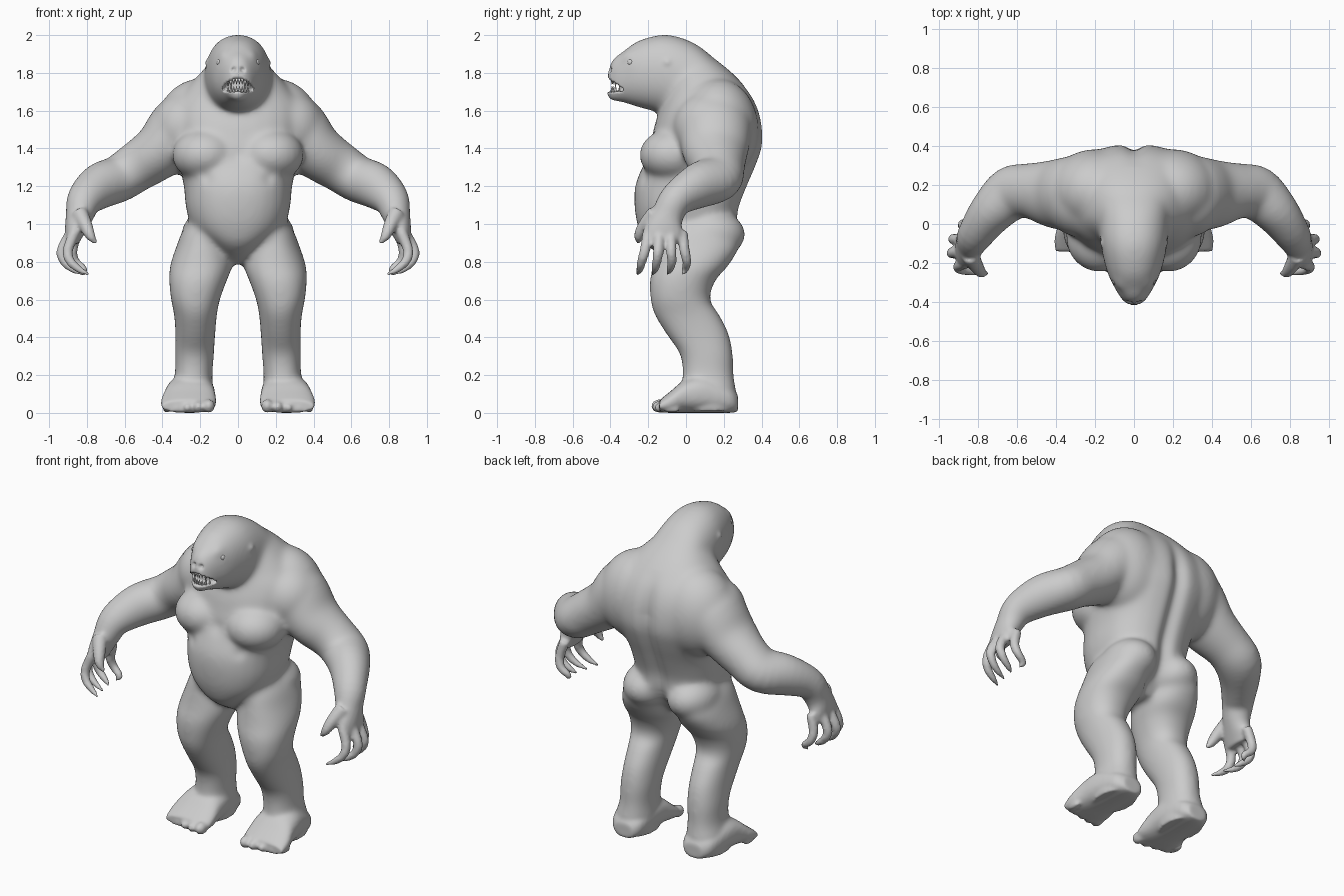
import bpy, bmesh, math
from mathutils import Vector, Matrix

cube = bpy.data.objects.get("Cube")
if cube:
    bpy.data.objects.remove(cube)

X, Y, Z = Vector((1, 0, 0)), Vector((0, 1, 0)), Vector((0, 0, 1))


def material(name, rgb):
    m = bpy.data.materials.new(name)
    m.use_nodes = True
    m.diffuse_color = (*rgb, 1)
    m.node_tree.nodes["Principled BSDF"].inputs["Base Color"].default_value = (*rgb, 1)
    return m


def finish(bm, name, mat):
    bmesh.ops.recalc_face_normals(bm, faces=bm.faces)
    mesh = bpy.data.meshes.new(name)
    bm.to_mesh(mesh)
    bm.free()
    mesh.materials.append(mat)
    ob = bpy.data.objects.new(name, mesh)
    bpy.context.collection.objects.link(ob)
    for p in mesh.polygons:
        p.use_smooth = True
    return ob


def refine(rows, steps=4):
    """Catmull-Rom interpolation of rows of numbers."""
    out = []
    for i in range(len(rows) - 1):
        p = [rows[max(i - 1, 0)], rows[i], rows[i + 1], rows[min(i + 2, len(rows) - 1)]]
        for k in range(steps):
            t = k / steps
            out.append([b + (c - a) * t / 2 + (a - 2.5 * b + 2 * c - d / 2) * t * t
                        + (1.5 * (b - c) + (d - a) / 2) * t ** 3 for a, b, c, d in zip(*p)])
    return out + [list(rows[-1])]


def loft(bm, rows, side, axis=None, power=2, mirror=1, n=28):
    """Skin rows of (x, y, z, half width, half depth) as a closed tube."""
    rows = refine(rows)
    pts = [Vector(r[:3]) for r in rows]
    rings = []
    for i, r in enumerate(rows):
        t = axis or (pts[min(i + 1, len(pts) - 1)] - pts[max(i - 1, 0)]).normalized()
        u = (side - t * side.dot(t)).normalized()
        v = t.cross(u)
        ring = []
        for k in range(n):
            a = math.tau * k / n
            c, s = math.cos(a), math.sin(a)
            c = math.copysign(abs(c) ** (2 / power), c)
            s = math.copysign(abs(s) ** (2 / power), s)
            p = pts[i] + u * c * r[3] + v * s * r[4]
            ring.append(bm.verts.new((p.x * mirror, p.y, p.z)))
        rings.append(ring)
    for a, b in zip(rings, rings[1:]):
        for k in range(n):
            bm.faces.new((a[k], a[(k + 1) % n], b[(k + 1) % n], b[k]))
    bm.faces.new(rings[0])
    bm.faces.new(rings[-1])


def ball(bm, loc, size):
    bmesh.ops.create_uvsphere(bm, u_segments=24, v_segments=16, radius=1,
                              matrix=Matrix.Translation(loc) @ Matrix.Diagonal((*size, 1)))


def ramp(value, start, width):
    return max(0, min(1, (value - start) / width))


skin = material("grey skin", (0.6, 0.6, 0.6))
ivory = material("pale teeth", (0.85, 0.85, 0.85))

bm = bmesh.new()

# Torso: height, front, back, half width
torso = [(.79, -.06, .12, .05), (.88, -.2, .2, .13), (.97, -.25, .27, .235),
         (1.08, -.272, .285, .275), (1.2, -.27, .33, .287), (1.32, -.225, .38, .315),
         (1.42, -.19, .41, .34), (1.53, -.165, .405, .36), (1.62, -.13, .38, .35),
         (1.7, -.1, .335, .29), (1.8, -.08, .245, .2), (1.9, -.08, .12, .1)]
loft(bm, [(0, (f + b) / 2, z, w, (b - f) / 2) for z, f, b, w in torso], X, Z, 2.3)

# Head and neck: depth, centre height, half width, half height
head = [(-.412, 1.755, .03, .055), (-.385, 1.765, .062, .105), (-.33, 1.78, .097, .135),
        (-.24, 1.795, .14, .18), (-.1, 1.79, .172, .213), (.05, 1.74, .183, .215),
        (.18, 1.66, .2, .19)]
loft(bm, [(0, y, z, w, h) for y, z, w, h in head], X, Y, 2.2)

leg = [(.14, .06, 1.06, .08, .15), (.165, .055, .97, .125, .2), (.185, .06, .88, .142, .22),
       (.195, .025, .78, .165, .2), (.212, -.018, .7, .153, .174), (.225, -.03, .6, .13, .158),
       (.225, .005, .52, .114, .172), (.226, .06, .42, .106, .167), (.23, .108, .31, .103, .141),
       (.235, .117, .2, .1, .135), (.245, .12, .1, .115, .145), (.245, .12, .01, .11, .14)]
foot = [(.24, .275, .05, .06, .045), (.245, .23, .07, .1, .07), (.25, .1, .1, .125, .1),
        (.255, 0, .09, .135, .09), (.262, -.08, .058, .147, .058), (.265, -.14, .035, .14, .033)]
arm = [(.12, .16, 1.58, .17, .16), (.28, .155, 1.52, .195, .18), (.41, .155, 1.39, .178, .15),
       (.54, .17, 1.3, .142, .132), (.63, .155, 1.24, .14, .125), (.73, .06, 1.2, .115, .12),
       (.81, -.05, 1.13, .09, .095), (.84, -.1, 1.04, .085, .073), (.865, -.12, .96, .105, .053),
       (.88, -.12, .9, .1, .035)]
thumb = [(.84, -.16, 1.06, .045, .045), (.805, -.22, .99, .036, .036),
         (.78, -.25, .935, .026, .026), (.748, -.25, .895, .008, .008)]

for s in (1, -1):
    loft(bm, leg, X, Z, 2.2, s)
    loft(bm, foot, X, Y, 2.4, s)
    loft(bm, arm, Y, None, 2, s)
    loft(bm, thumb, Y, None, 2, s)
    # Fingers, fanned around the palm and curling inwards to a claw
    for i in range(4):
        y = -.2 + .06 * i
        e = -.235 + .08 * i
        out = .02 - .02 * (i - 1.3) ** 2
        loft(bm, [(.87 + out / 2, y, .96, .03, .03), (.915 + out, (y + e) / 2, .86, .028, .028),
                  (.9 + out, e, .8, .025, .025), (.85 + out, e - .01, .757, .019, .019),
                  (.785 + .018 * i, e - .025, .732, .007, .007)], Y, None, 2, s, 12)
    # Toes, largest on the inside
    for i in range(5):
        r = .036 - .004 * i
        ball(bm, (s * (.155 + .056 * i), -.14 + .004 * i * i, r), (r * .9, .045, r))
    # Chest, buttock, upper back and shoulder masses
    ball(bm, (s * .175, -.07, 1.365), (.175, .178, .14))
    ball(bm, (s * .15, .13, .945), (.15, .185, .13))
    ball(bm, (s * .2, .17, 1.5), (.24, .215, .27))
    ball(bm, (s * .27, .12, 1.51), (.19, .19, .19))

body = finish(bm, "body", skin)
bpy.context.view_layer.objects.active = body
body.select_set(True)
fuse = body.modifiers.new("Fuse", "REMESH")
fuse.mode, fuse.voxel_size, fuse.use_smooth_shade = "VOXEL", .01, True
bpy.ops.object.modifier_apply(modifier="Fuse")

# Blend the large masses; keep hands, feet and muzzle crisp
group = body.vertex_groups.new(name="flesh")
for v in body.data.vertices:
    x, y, z = v.co
    muzzle = ramp(y, -.3, .1) if z > 1.6 else 1
    group.add([v.index], min(1 - ramp(abs(x), .6, .12), ramp(z, .14, .1), muzzle), "REPLACE")
for name, count, mask in (("Blend", 45, "flesh"), ("Soften", 7, "")):
    soft = body.modifiers.new(name, "SMOOTH")
    soft.factor, soft.iterations, soft.vertex_group = .5, count, mask
    bpy.ops.object.modifier_apply(modifier=name)

# Sculpted dents and bulges: centre, radius, push
dents = [((.095, -.31, 1.855), .035, Vector((-.01, .015, 0))),
         ((.09, -.32, 1.905), .04, Vector((.006, -.012, 0))),
         ((.022, -.4, 1.815), .012, Vector((0, .025, 0))),
         ((.17, -.1, 1.86), .02, Vector((-.01, 0, 0))),
         ((0, -.22, 1.36), .045, Vector((0, .012, 0))),
         ((.17, -.24, 1.245), .035, Vector((0, .012, 0))),
         ((0, -.38, 1.67), .05, Vector((0, -.015, 0)))]
for v in body.data.vertices:
    c = v.co
    for at, radius, push in dents:
        d = (Vector((abs(c.x), c.y, c.z)) - Vector(at)).length / radius
        if d < 3:
            w = math.exp(-d * d)
            c += Vector((math.copysign(push.x, c.x), push.y, push.z)) * w
    # Spine furrow
    if c.y > .1 and .8 < c.z < 1.75:
        fade = min(1, (1.75 - c.z) * 4, (c.z - .8) * 6)
        c.y -= .03 * fade * math.exp(-(c.x / .045) ** 2)
    # Open mouth
    if c.y < -.29:
        m = 1 - (c.x / .085) ** 2 - ((c.z - 1.735 + 3 * c.x ** 2) / .036) ** 2
        if m > 0:
            c.y += .06 * min(1, 3 * m)
    c.z = max(c.z, 0)

# Teeth in two curved rows
bm = bmesh.new()
for row in (1, -1):
    for i in range(8):
        x = (i - 3.5) * .015
        length = .048 if i in (1, 6) else .032
        z = 1.735 - 3 * x * x + row * (.036 - length / 2)
        turn = Matrix.Rotation(math.pi if row > 0 else 0, 4, "X")
        bmesh.ops.create_cone(bm, cap_ends=True, segments=8, radius1=.0085, radius2=.001,
                              depth=length,
                              matrix=Matrix.Translation((x, -.393 + 14 * x * x, z)) @ turn)
finish(bm, "teeth", ivory)

# Eyes
bm = bmesh.new()
for s in (1, -1):
    ball(bm, (s * .094, -.292, 1.855), (.019, .019, .019))
finish(bm, "eyes", skin)
